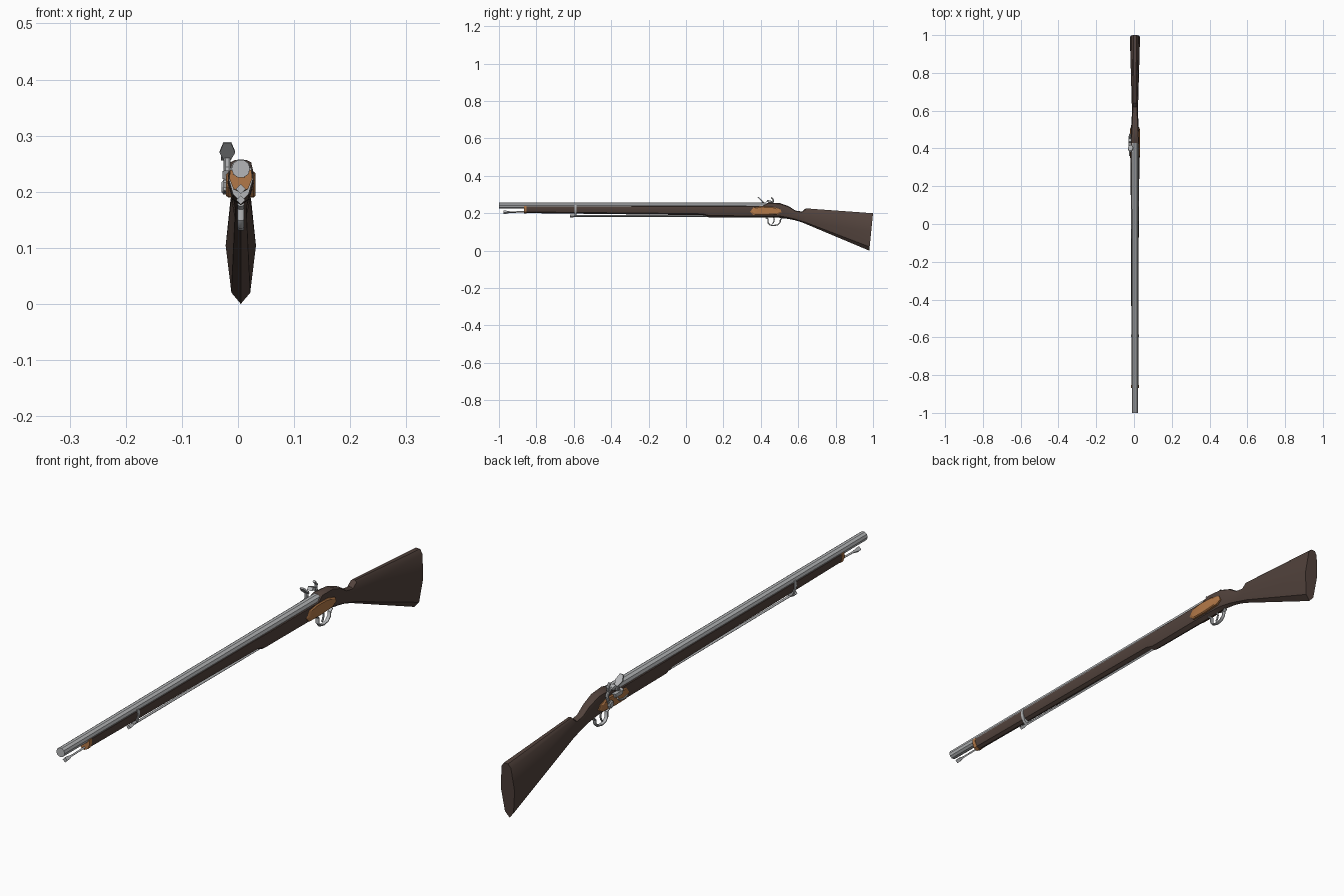
import bpy, bmesh, math
from mathutils import Vector

if "Cube" in bpy.data.objects:
    bpy.data.objects.remove(bpy.data.objects["Cube"])

CX = 0.005  # centre line of the barrel and stock


def material(name, rgb):
    m = bpy.data.materials.new(name)
    m.diffuse_color = (*rgb, 1)
    m.use_nodes = True
    m.node_tree.nodes["Principled BSDF"].inputs["Base Color"].default_value = m.diffuse_color
    return m


WOOD = material("dark walnut", (0.085, 0.056, 0.046))
BRASS = material("brass", (0.45, 0.19, 0.065))
STEEL = material("steel", (0.46, 0.47, 0.48))


def finish(name, bm, mat, smooth=35):
    bmesh.ops.recalc_face_normals(bm, faces=bm.faces)
    me = bpy.data.meshes.new(name)
    bm.to_mesh(me)
    bm.free()
    me.materials.append(mat)
    ob = bpy.data.objects.new(name, me)
    bpy.context.collection.objects.link(ob)
    bpy.ops.object.select_all(action='DESELECT')
    ob.select_set(True)
    bpy.context.view_layer.objects.active = ob
    if smooth:
        bpy.ops.object.shade_smooth_by_angle(angle=math.radians(smooth))
    return ob


def skin(name, rings, mat, smooth=35, closed=False):
    """Bridge rings of points; cap the ends unless closed."""
    bm = bmesh.new()
    vs = [[bm.verts.new(p) for p in r] for r in rings]
    n = len(vs[0])
    pairs = list(zip(vs, vs[1:])) + ([(vs[-1], vs[0])] if closed else [])
    for a, b in pairs:
        for i in range(n):
            j = (i + 1) % n
            bm.faces.new((a[i], a[j], b[j], b[i]))
    if not closed:
        bm.faces.new(vs[0])
        bm.faces.new(vs[-1])
    return finish(name, bm, mat, smooth)


def turned(name, stations, x, mat, sides):
    """Round part along y from (y, z, radius) stations."""
    off = math.pi / sides if sides > 4 else 0
    rings = [[(x + r * math.sin(off + t * math.tau / sides), y,
               z + r * math.cos(off + t * math.tau / sides)) for t in range(sides)]
             for y, z, r in stations]
    return skin(name, rings, mat)


def tube(name, path, x, w, h, mat):
    """Flattened bar following a (y, z) path, half width w and half height h."""
    rings = []
    for i, (y, z) in enumerate(path):
        a = Vector(path[max(i - 1, 0)])
        b = Vector(path[min(i + 1, len(path) - 1)])
        d = (b - a).normalized()
        rings.append([(x + w * c, y - d.y * h * s, z + d.x * h * s)
                      for c, s in ((1, 0.5), (0.5, 1), (-0.5, 1), (-1, 0.5),
                                   (-1, -0.5), (-0.5, -1), (0.5, -1), (1, -0.5))])
    return skin(name, rings, mat)


def plate(name, outline, x_in, x_out, mat, shrink=0.85):
    """(y, z) outline raised in x with a chamfered outer face."""
    c = sum((Vector(p) for p in outline), Vector((0, 0))) / len(outline)
    mid = x_in + (x_out - x_in) * 0.7
    rings = []
    for x, s in ((x_in, 1), (mid, 1), (x_out, shrink)):
        rings.append([(x, c.x + (y - c.x) * s, c.y + (z - c.y) * s) for y, z in outline])
    return skin(name, rings, mat, 20)


FORE = [(0, 0), (0.65, 0.16), (1, 0.6), (0.92, 0.96), (0.5, 1)]
BUTT = [(0, 0), (0.62, 0.1), (1, 0.52), (0.68, 0.93), (0.3, 1)]


def section(y, top, bottom, half, slant=0, blend=0):
    pts = [(a[0] + (b[0] - a[0]) * blend, a[1] + (b[1] - a[1]) * blend)
           for a, b in zip(FORE, BUTT)]
    pts += [(-w, u) for w, u in reversed(pts[1:])]
    return [(CX + w * half, y - slant * (1 - u), bottom + (top - bottom) * u) for w, u in pts]


# Stock: fore end, lock area, wrist and butt
skin("stock", [section(*s) for s in (
    (-0.86, 0.238, 0.201, 0.019),
    (-0.1, 0.239, 0.192, 0.02),
    (0.09, 0.239, 0.189, 0.021),
    (0.125, 0.239, 0.177, 0.022),
    (0.41, 0.24, 0.176, 0.024),
    (0.44, 0.257, 0.176, 0.023, 0, 0.5),
    (0.50, 0.255, 0.176, 0.021, 0, 0.7),
    (0.55, 0.237, 0.169, 0.018, 0, 0.8),
    (0.585, 0.214, 0.162, 0.016, 0, 0.8),
    (0.62, 0.209, 0.151, 0.016, 0, 0.9),
    (0.64, 0.226, 0.143, 0.017, 0, 1),
    (1.0, 0.2, 0.0, 0.027, 0.02, 1))], WOOD)

# Brass nose cap
skin("nose_cap", [section(y, 0.24, 0.199, 0.0205) for y in (-0.867, -0.852)], BRASS)

# Barrel and breech tang
turned("barrel", [(-1, 0.241, 0.0165), (0.43, 0.24, 0.018)], CX, STEEL, 10)

# Ramrod tip under the muzzle and the lower rod under the fore end
turned("ramrod", [(-0.975, 0.205, 0.009), (-0.965, 0.205, 0.009), (-0.94, 0.206, 0.004),
                  (-0.84, 0.208, 0.004)], CX, STEEL, 4)
turned("lower_rod", [(-0.62, 0.185, 0.008), (-0.608, 0.185, 0.008), (-0.59, 0.186, 0.005),
                     (0.12, 0.185, 0.005)], CX, STEEL, 4)

# Barrel band: hoop around stock and barrel sides
band = [(0.0, 0.182), (0.014, 0.196), (0.0215, 0.222), (0.019, 0.243),
        (-0.019, 0.243), (-0.0215, 0.222), (-0.014, 0.196)]
skin("barrel_band", [[(CX + x, y, z) for x, z in band] for y in (-0.597, -0.585)], STEEL)

# Brass lock plates on both sides
outline = [(0.342, 0.208), (0.36, 0.23), (0.40, 0.236), (0.465, 0.234), (0.505, 0.222),
           (0.511, 0.205), (0.49, 0.194), (0.42, 0.19), (0.36, 0.191)]
for side, name in ((1, "right_side_plate"), (-1, "left_lock_plate")):
    plate(name, outline, CX + side * 0.015, CX + side * 0.0265, BRASS)

# Trigger guard and trigger
guard = [(0.425, 0.178), (0.438, 0.17), (0.438, 0.15), (0.448, 0.138), (0.468, 0.134),
         (0.49, 0.138), (0.503, 0.151), (0.505, 0.166), (0.515, 0.174)]
tube("trigger_guard", guard, CX, 0.006, 0.0035, STEEL)
tube("trigger", [(0.468, 0.18), (0.472, 0.165), (0.468, 0.152), (0.462, 0.145)],
     CX, 0.003, 0.003, STEEL)

# Hammer: curved arm, pivot disc and jaws on the left
HX = -0.021
tube("hammer_arm", [(0.452, 0.205), (0.466, 0.222), (0.472, 0.242), (0.462, 0.256),
                    (0.448, 0.264)], HX, 0.005, 0.006, STEEL)
tube("hammer_spur", [(0.464, 0.255), (0.468, 0.27), (0.456, 0.284)], HX, 0.005, 0.004, STEEL)
plate("hammer_jaws", [(0.428, 0.262), (0.45, 0.256), (0.458, 0.264), (0.436, 0.272)],
      HX - 0.009, HX + 0.009, STEEL)
disc = [(0.455 + 0.014 * math.cos(t * math.tau / 10),
         0.208 + 0.014 * math.sin(t * math.tau / 10)) for t in range(10)]
plate("hammer_pivot", disc, -0.018, -0.029, STEEL, 0.7)

# Frizzen: forward-leaning hexagonal plate on a short stem
hexagon = [(-0.006, 0), (0.006, 0), (0.014, 0.45), (0.007, 1), (-0.007, 1), (-0.014, 0.45)]
skin("frizzen", [[(-0.019 + x, 0.412 - 0.03 * u + dy, 0.256 + 0.03 * u + dy * 0.4)
                  for x, u in hexagon] for dy in (0, 0.006)], STEEL, 0)
tube("frizzen_stem", [(0.395, 0.228), (0.41, 0.242), (0.412, 0.26)], -0.019, 0.006, 0.005, STEEL)

# Priming pan and frizzen spring below it
plate("pan", [(0.392, 0.222), (0.432, 0.222), (0.438, 0.238), (0.385, 0.238)],
      -0.01, -0.028, STEEL)
tube("frizzen_spring", [(0.36, 0.205), (0.38, 0.2), (0.405, 0.204), (0.415, 0.215)],
     -0.0215, 0.004, 0.003, STEEL)
